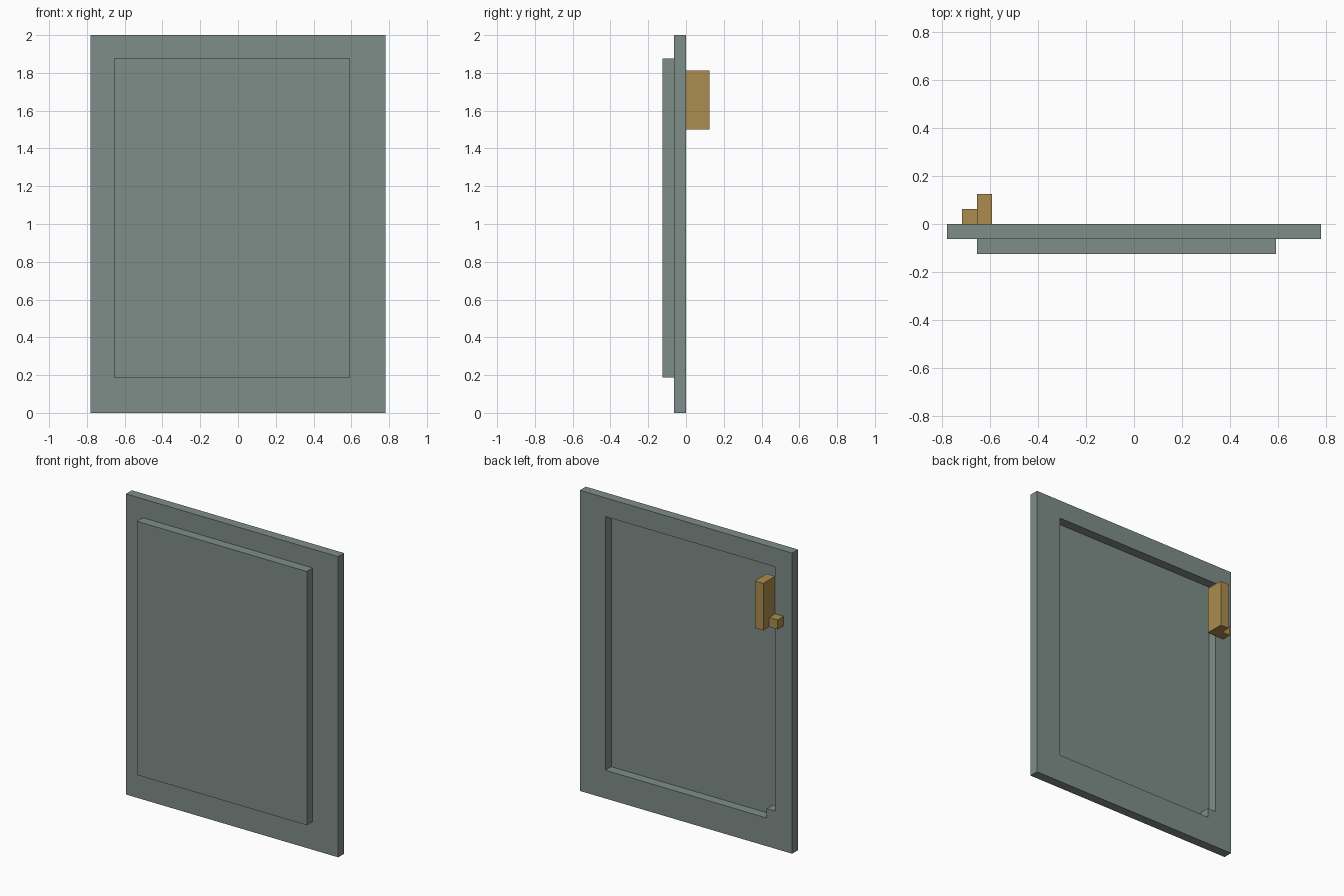
import bpy, bmesh

cube = bpy.data.objects.get("Cube")
if cube:
    bpy.data.objects.remove(cube, do_unlink=True)

U = 2 / 32  # the model sits on a grid of 1/32 of its height


def make_material(name, color):
    mat = bpy.data.materials.new(name)
    mat.use_nodes = True
    mat.diffuse_color = color
    mat.node_tree.nodes["Principled BSDF"].inputs["Base Color"].default_value = color
    return mat


def add_object(name, bm, mat):
    bmesh.ops.recalc_face_normals(bm, faces=bm.faces[:])
    mesh = bpy.data.meshes.new(name)
    bm.to_mesh(mesh)
    bm.free()
    mesh.materials.append(mat)
    obj = bpy.data.objects.new(name, mesh)
    bpy.context.collection.objects.link(obj)
    return obj


def box(name, lo, hi, mat):
    """Box between two corners given in grid units."""
    bm = bmesh.new()
    bmesh.ops.create_cube(bm, size=1)
    for v in bm.verts:
        v.co = [(l + h) / 2 * U + c * (h - l) * U for l, h, c in zip(lo, hi, v.co)]
    return add_object(name, bm, mat)


def pierced_plate(name, outlines, y0, y1, mat):
    """Plate in the xz plane: the first outline is the rim, the second is the hole."""
    bm = bmesh.new()
    edges = []
    for outline in outlines:
        verts = [bm.verts.new((x * U, y0 * U, z * U)) for x, z in outline]
        edges += [bm.edges.new((a, b)) for a, b in zip(verts, verts[1:] + verts[:1])]
    bmesh.ops.triangle_fill(bm, edges=edges, use_beauty=True)
    result = bmesh.ops.extrude_face_region(bm, geom=bm.faces[:])
    moved = [g for g in result["geom"] if isinstance(g, bmesh.types.BMVert)]
    bmesh.ops.translate(bm, vec=(0, (y1 - y0) * U, 0), verts=moved)
    return add_object(name, bm, mat)


grey = make_material("grey green", (0.212, 0.266, 0.246, 1))
brass = make_material("brass", (0.413, 0.262, 0.080, 1))

# Frame, whose opening has a one-unit step in its lower corner
rim = [(-12.5, 0), (12.5, 0), (12.5, 32), (-12.5, 32)]
opening = [(-9.5, 3), (9.5, 3), (9.5, 30), (-10.5, 30), (-10.5, 4), (-9.5, 4)]
pierced_plate("door_frame", [rim, opening], -1, 0, grey)

# Raised front panel, closing the opening
box("front_panel", (-10.5, -2, 3), (9.5, -1, 30), grey)

# Handle on the back with its small mounting peg
box("handle_grip", (-10.5, 0, 24), (-9.5, 2, 29), brass)
box("handle_peg", (-11.5, 0, 24), (-10.5, 1, 25), brass)
